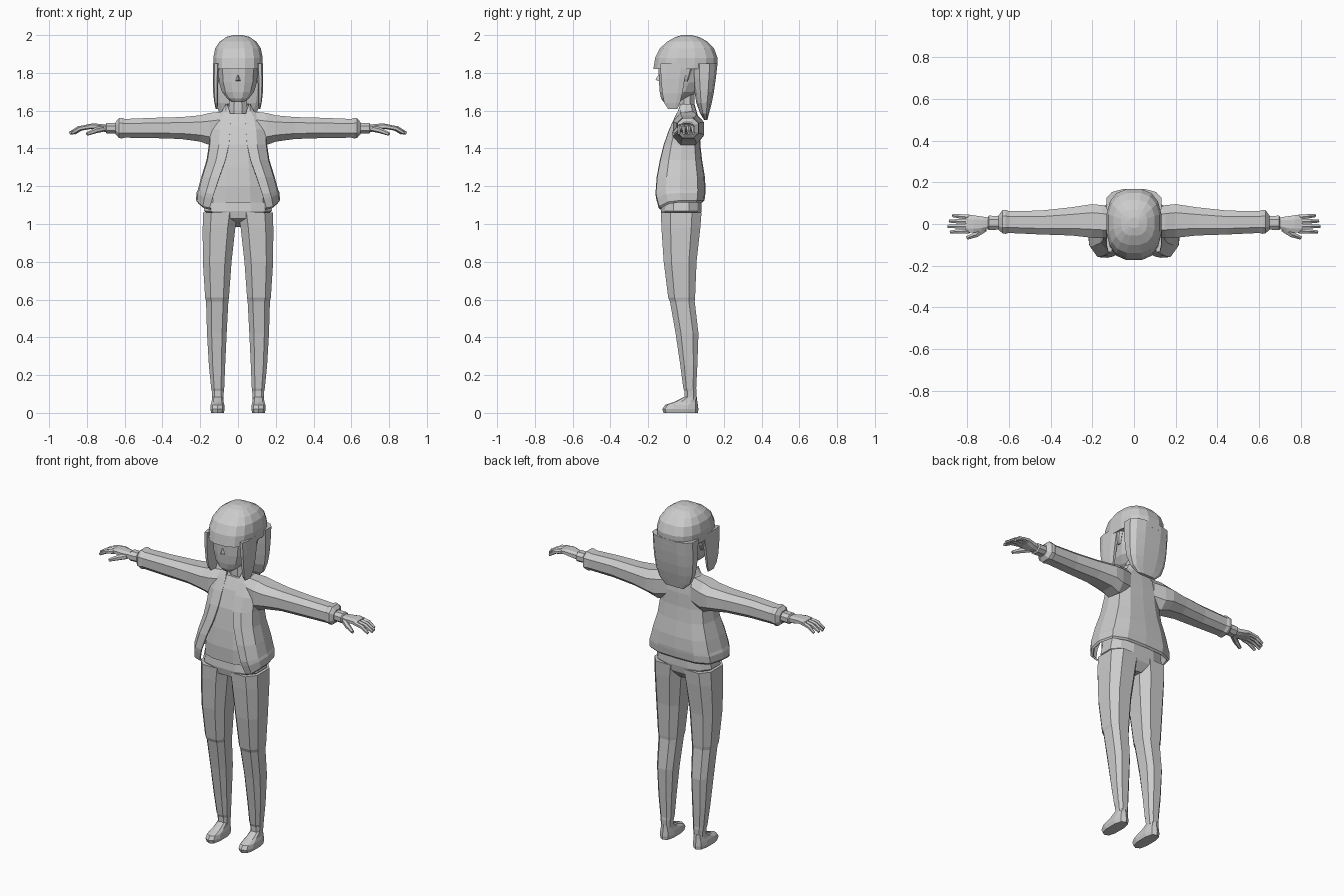
import bpy, bmesh, math
from mathutils import Vector

grey = bpy.data.materials.new("plain grey")
grey.diffuse_color = (0.6, 0.6, 0.6, 1)


def finish(name, bm, mirror=False, thickness=0):
    bmesh.ops.recalc_face_normals(bm, faces=bm.faces)
    mesh = bpy.data.meshes.new(name)
    bm.to_mesh(mesh)
    bm.free()
    mesh.materials.append(grey)
    obj = bpy.data.objects.new(name, mesh)
    bpy.context.collection.objects.link(obj)
    if mirror:
        mod = obj.modifiers.new("mirror", 'MIRROR')
        mod.use_clip = True
    if thickness:
        mod = obj.modifiers.new("thickness", 'SOLIDIFY')
        mod.thickness = thickness
        mod.offset = -1
    return obj


def skin(bm, rings, closed=True):
    """Join consecutive rings of points with quads; cap the ends if closed."""
    rows = [[bm.verts.new(p) for p in r] for r in rings]
    n = len(rows[0])
    for a, b in zip(rows, rows[1:]):
        for i in range(n if closed else n - 1):
            j = (i + 1) % n
            bm.faces.new((a[i], a[j], b[j], b[i]))
    if closed:
        bm.faces.new(rows[0])
        bm.faces.new(rows[-1])


def outline(a0, a1, b0, b1, n, power):
    """Rounded polygon filling the rectangle a0..a1 by b0..b1."""
    def s(v):
        return math.copysign(abs(v) ** power, v)
    top = math.cos(math.pi / n) ** power
    pts = []
    for i in range(n):
        t = 2 * math.pi * (i + 0.5) / n
        pts.append(((a0 + a1) / 2 + (a1 - a0) / 2 * s(math.cos(t)) / top,
                    (b0 + b1) / 2 + (b1 - b0) / 2 * s(math.sin(t)) / top))
    return pts


def loft_z(name, levels, n=8, power=0.8, mirror=False):
    """levels: (z, x0, x1, y0, y1)"""
    bm = bmesh.new()
    skin(bm, [[(a, b, z) for a, b in outline(x0, x1, y0, y1, n, power)]
              for z, x0, x1, y0, y1 in levels])
    return finish(name, bm, mirror)


def loft_x(name, levels, n=8, power=0.8):
    """levels: (x, y0, y1, z0, z1), mirrored to both sides"""
    bm = bmesh.new()
    skin(bm, [[(x, a, b) for a, b in outline(y0, y1, z0, z1, n, power)]
              for x, y0, y1, z0, z1 in levels])
    return finish(name, bm, True)


def tube(name, points, radii):
    """Six-sided mirrored tube through the points."""
    bm = bmesh.new()
    axis = (Vector(points[-1]) - Vector(points[0])).normalized()
    u = axis.cross(Vector((0, 0, 1))).normalized()
    v = u.cross(axis)
    skin(bm, [[Vector(p) + u * a + v * b for a, b in outline(-r, r, -r, r, 6, 1)]
              for p, r in zip(points, radii)])
    return finish(name, bm, True)


# Shoes
loft_z("shoe", [(0, .075, .142, -.115, .06), (.02, .070, .147, -.122, .062),
                (.042, .072, .145, -.108, .06), (.058, .076, .140, -.06, .058),
                (.085, .080, .136, -.008, .056)], 10, .75, True)

# Trouser legs with ankle cuff and knee seam
loft_z("trouser_leg", [
    (.07, .078, .136, -.008, .054), (.115, .075, .139, -.008, .056),
    (.13, .073, .142, -.014, .054), (.25, .068, .154, -.03, .06),
    (.42, .060, .164, -.055, .066), (.59, .051, .169, -.085, .046),
    (.61, .048, .174, -.094, .048), (.80, .034, .186, -.118, .056),
    (.98, .014, .187, -.13, .076), (1.06, .002, .184, -.133, .082)], 8, .72, True)

# Hips, narrowing to the crotch
loft_z("hips", [(.985, -.03, .03, -.03, .04), (1.03, -.13, .13, -.125, .075),
                (1.07, -.18, .18, -.133, .082), (1.15, -.165, .165, -.125, .08)], 12, .72)

# Shirt
loft_z("shirt", [(1.115, -.165, .165, -.137, .08), (1.2, -.16, .16, -.14, .085),
                 (1.3, -.145, .145, -.13, .08), (1.42, -.13, .13, -.112, .07),
                 (1.52, -.12, .12, -.08, .06), (1.585, -.075, .075, -.048, .05)], 12, .7)

# Open jacket, one half: (z, front edge x, side x, front y, back y, front drop)
bm = bmesh.new()
rows = []
for z, xe, xs, yf, yb, drop in [
        (1.115, .145, .215, -.135, .088, .04), (1.125, .15, .222, -.145, .098, .04),
        (1.165, .135, .220, -.158, .103, .03), (1.18, .128, .213, -.162, .104, .02),
        (1.25, .098, .194, -.155, .100, 0), (1.34, .066, .166, -.138, .085, 0),
        (1.42, .048, .154, -.118, .076, 0), (1.50, .042, .150, -.09, .074, 0),
        (1.565, .040, .128, -.06, .066, 0), (1.60, .045, .085, -.042, .055, 0),
        (1.635, .058, .066, -.03, .045, 0)]:
    xm = (xe + xs) / 2
    rows.append([(xe, yf, z - drop), (xm, yf * .98, z - drop * .8),
                 (xs * .97, yf * .66, z - drop * .2), (xs, yf * .2, z),
                 (xs * .9, yb * .6, z), (xs * .55, yb * .95, z), (0, yb, z)])
skin(bm, rows, closed=False)
finish("jacket_body", bm, True, .009)

# Sleeves with cuffs
loft_x("sleeve", [(.08, -.06, .07, 1.43, 1.595), (.15, -.068, .09, 1.418, 1.588),
                  (.20, -.066, .095, 1.436, 1.575), (.30, -.055, .08, 1.45, 1.566),
                  (.45, -.05, .064, 1.455, 1.562), (.60, -.043, .062, 1.457, 1.556),
                  (.615, -.047, .068, 1.453, 1.562), (.63, -.045, .066, 1.455, 1.56),
                  (.648, -.028, .042, 1.476, 1.54)], 8, .8)

# Wrists, palms, fingers and thumbs
loft_x("wrist", [(.64, -.026, .038, 1.48, 1.535), (.695, -.03, .04, 1.478, 1.535),
                 (.70, -.024, .033, 1.485, 1.528)], 8, .9)
loft_x("palm", [(.69, -.02, .03, 1.487, 1.525), (.73, -.036, .036, 1.49, 1.53),
                (.77, -.042, .042, 1.502, 1.532), (.805, -.04, .042, 1.502, 1.526)], 8, .7)
for label, y, tip_y, tip_x in [("little", .033, .04, .868), ("ring", .012, .014, .885),
                               ("middle", -.011, -.011, .892), ("index", -.033, -.038, .88)]:
    mid = (.795 + tip_x) / 2
    tube(label + "_finger", [(.79, y, 1.514), (mid, (y + tip_y) / 2, 1.506),
                             (tip_x, tip_y, 1.48)], [.0115, .0105, .007])
tube("thumb", [(.715, -.022, 1.505), (.755, -.05, 1.495), (.80, -.067, 1.476)],
     [.015, .013, .008])

# Neck and head
loft_z("neck", [(1.56, -.052, .052, -.035, .045), (1.70, -.045, .045, -.035, .045)], 8, 1)
loft_z("head", [(1.645, -.03, .03, -.118, -.05), (1.665, -.058, .058, -.132, .01),
                (1.70, -.085, .085, -.139, .06), (1.75, -.1, .1, -.143, .09),
                (1.82, -.106, .106, -.145, .11), (1.9, -.1, .1, -.125, .12)], 12, .8)

# Nose
bm = bmesh.new()
base = [bm.verts.new(p) for p in [(-.018, -.138, 1.755), (.018, -.138, 1.755), (0, -.14, 1.80)]]
tip = bm.verts.new((0, -.162, 1.763))
for i in range(3):
    bm.faces.new((base[i], base[(i + 1) % 3], tip))
bm.faces.new(base)
finish("nose", bm)

# Ears
loft_z("ear", [(1.755, .095, .108, -.01, .008), (1.79, .096, .118, -.01, .022),
               (1.83, .096, .122, -.008, .034), (1.845, .098, .112, .0, .028)], 6, .9, True)

# Hair: rounded cap with straight fringe
loft_z("hair_cap", [(1.82, -.13, .13, -.173, .164), (1.88, -.131, .131, -.163, .167),
                    (1.93, -.121, .121, -.138, .148), (1.965, -.098, .098, -.1, .115),
                    (1.99, -.062, .062, -.056, .07), (2.0, -.025, .025, -.02, .03)], 16, .78)

# Hair: long back section
loft_z("hair_back", [(1.85, -.131, .131, .03, .167), (1.77, -.13, .13, .035, .158),
                     (1.70, -.126, .126, .045, .148), (1.64, -.118, .118, .055, .136),
                     (1.585, -.098, .098, .075, .122), (1.55, -.06, .06, .096, .113)], 12, .7)

# Hair: side locks framing the face
loft_z("hair_side_lock", [(1.85, .1, .131, -.135, .01), (1.77, .104, .133, -.133, -.006),
                          (1.69, .106, .131, -.125, -.02), (1.64, .106, .125, -.115, -.032),
                          (1.61, .108, .118, -.095, -.045)], 8, .7, True)
